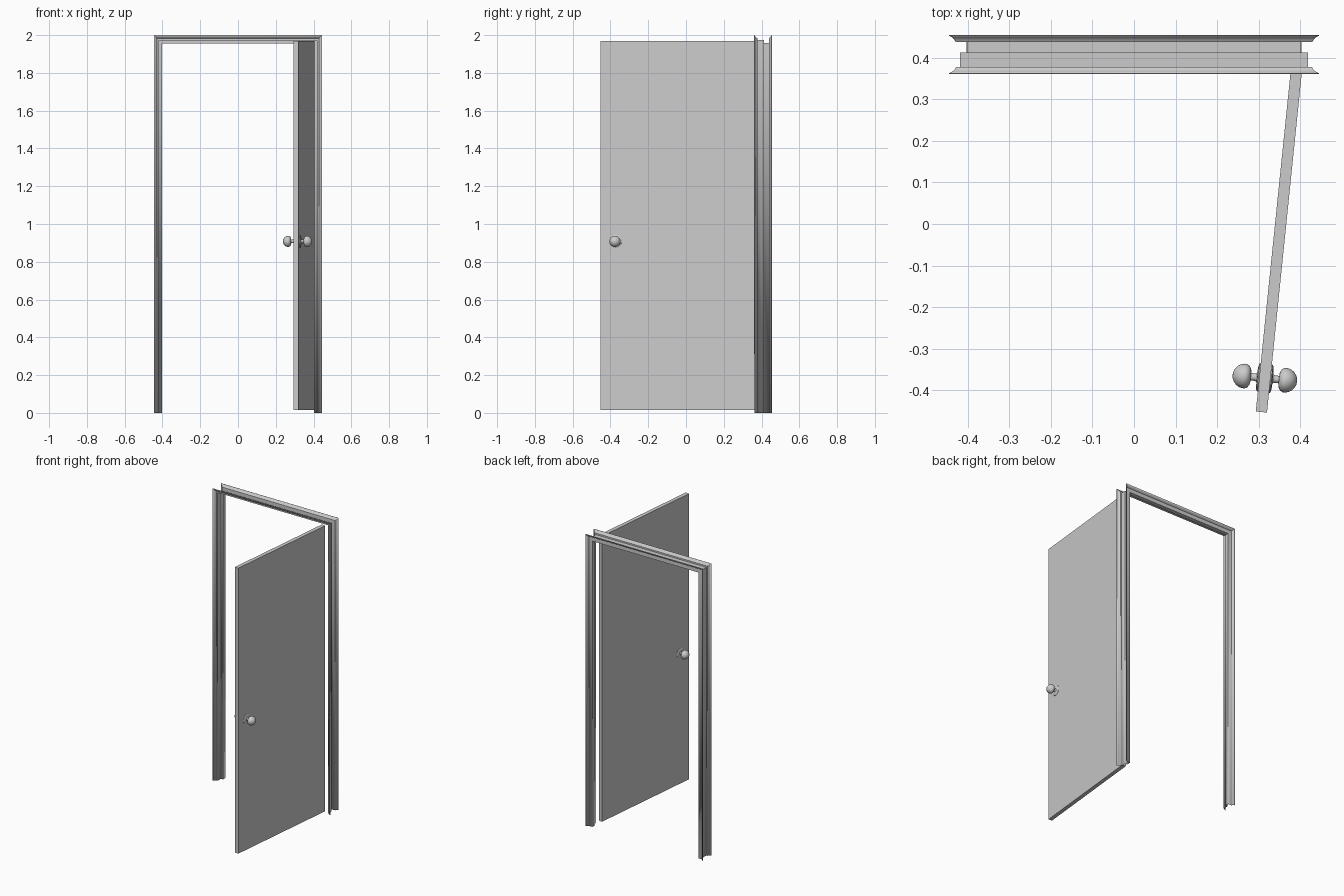
import bpy, bmesh, math
from mathutils import Matrix, Vector

if "Cube" in bpy.data.objects:
    bpy.data.objects.remove(bpy.data.objects["Cube"], do_unlink=True)

grey = bpy.data.materials.new("plain grey")
grey.use_nodes = True
GREY = (0.6, 0.6, 0.6, 1)
grey.diffuse_color = GREY
grey.node_tree.nodes["Principled BSDF"].inputs["Base Color"].default_value = GREY


def add_object(name, bm, matrix=Matrix(), smooth=None):
    bmesh.ops.recalc_face_normals(bm, faces=bm.faces)
    mesh = bpy.data.meshes.new(name)
    bm.to_mesh(mesh)
    bm.free()
    mesh.materials.append(grey)
    obj = bpy.data.objects.new(name, mesh)
    bpy.context.collection.objects.link(obj)
    obj.matrix_world = matrix
    if smooth:
        bpy.ops.object.select_all(action="DESELECT")
        obj.select_set(True)
        bpy.context.view_layer.objects.active = obj
        bpy.ops.object.shade_smooth_by_angle(angle=math.radians(smooth))
    return obj


# Door frame: thin rebated section with flared trims, mitred at both top corners
HALF, TOP = 0.445, 2.0
section = [(0.445, 0.362), (0.437, 0.366), (0.431, 0.371), (0.428, 0.377),
           (0.418, 0.377), (0.418, 0.412), (0.402, 0.412), (0.402, 0.439),
           (0.429, 0.439), (0.432, 0.445), (0.437, 0.450), (0.445, 0.454)]
bm = bmesh.new()
rows = []
for d, y in section:
    head = TOP - HALF + d
    rows.append([bm.verts.new((x, y, z)) for x, z in
                 ((-d, 0), (-d, head), (d, head), (d, 0))])
for a, b in zip(rows, rows[1:]):
    for i in range(3):
        bm.faces.new((a[i], a[i + 1], b[i + 1], b[i]))
frame = add_object("door_frame", bm, smooth=35)
sheet = frame.modifiers.new("sheet", "SOLIDIFY")
sheet.thickness = 0.0015
sheet.offset = 0

# Door panel, swung open about its hinge edge
WIDTH, THICK, BOTTOM, HEAD = 0.825, 0.027, 0.015, 1.97
swing = Matrix.Translation((0.3065, -0.4525, 0)) @ Matrix.Rotation(math.radians(-5.85), 4, "Z")
bm = bmesh.new()
bmesh.ops.create_cube(bm, size=1)
bmesh.ops.scale(bm, vec=(THICK, WIDTH, HEAD - BOTTOM), verts=bm.verts)
bmesh.ops.translate(bm, vec=(0, WIDTH / 2, (HEAD + BOTTOM) / 2), verts=bm.verts)
add_object("door_panel", bm, swing)


# Turned parts: profiles of (distance from door centre, radius)
def lathe(name, profile, side):
    bm = bmesh.new()
    verts = [bm.verts.new((a * side, 0, r)) for a, r in profile]
    edges = [bm.edges.new(pair) for pair in zip(verts, verts[1:])]
    bmesh.ops.spin(bm, geom=verts + edges, cent=(0, 0, 0), axis=(1, 0, 0),
                   angle=math.tau, steps=32, use_duplicate=False)
    bmesh.ops.remove_doubles(bm, verts=bm.verts, dist=0.0001)
    add_object(name, bm, swing @ Matrix.Translation((0, 0.082, 0.908)), smooth=40)


rosette = [(0.0125, 0.034), (0.0155, 0.034), (0.0175, 0.031), (0.019, 0.022), (0.0195, 0)]
neck = [(0.018, 0.013), (0.021, 0.010), (0.025, 0.009), (0.036, 0.009)]
grip = [(0.034, 0), (0.034, 0.014), (0.036, 0.021), (0.040, 0.0265), (0.046, 0.0295),
        (0.053, 0.0295), (0.061, 0.027), (0.068, 0.0225), (0.074, 0.015), (0.077, 0.008), (0.078, 0)]
for label, side in (("left", 1), ("right", -1)):
    lathe(label + "_rosette", rosette, side)
    lathe(label + "_knob_neck", neck, side)
    lathe(label + "_knob", grip, side)
